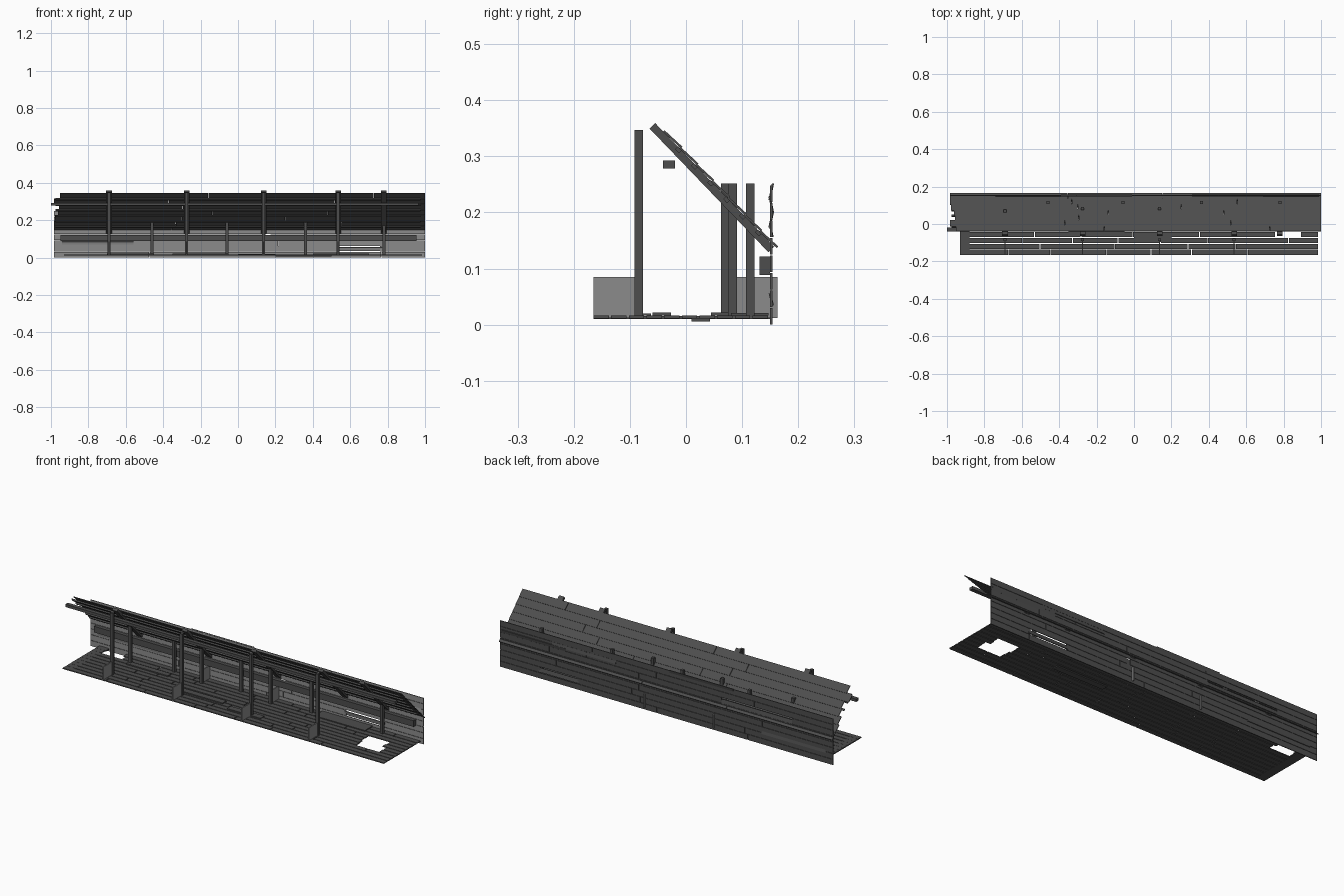
import bpy, bmesh, math, random
from mathutils import Matrix, Vector

if "Cube" in bpy.data.objects:
    bpy.data.objects.remove(bpy.data.objects["Cube"])

random.seed(4)


def material(name, v):
    m = bpy.data.materials.new(name)
    m.diffuse_color = (v, v, v, 1)
    m.use_nodes = True
    m.node_tree.nodes["Principled BSDF"].inputs["Base Color"].default_value = m.diffuse_color
    return m


DARK = material("dark_wood", 0.075)
LIGHT = material("light_wood", 0.26)


def build(name, boxes, mats=(DARK,), light_front=False):
    """One object from boxes given as (centre, size, tilt about x)."""
    bm = bmesh.new()
    for c, s, tilt in boxes:
        m = Matrix.Translation(c) @ Matrix.Rotation(tilt, 4, 'X') @ Matrix.Diagonal((*s, 1))
        bmesh.ops.create_cube(bm, size=1, matrix=m)
    bm.normal_update()
    if light_front:
        for f in bm.faces:
            f.material_index = 1 if f.normal.y < -0.8 else 0
    me = bpy.data.meshes.new(name)
    bm.to_mesh(me)
    bm.free()
    for m in mats:
        me.materials.append(m)
    ob = bpy.data.objects.new(name, me)
    bpy.context.collection.objects.link(ob)
    return ob


def span(x0, x1, y0, y1, z0, z1):
    return (((x0 + x1) / 2, (y0 + y1) / 2, (z0 + z1) / 2), (x1 - x0, y1 - y0, z1 - z0), 0)


def split(x0, x1, lo, hi, gap=0.003, holes=()):
    """Random board lengths along x, leaving out the holes."""
    runs, a = [], x0
    for h0, h1 in holes:
        runs.append((a, h0))
        a = h1
    runs.append((a, x1))
    out = []
    for a, b in runs:
        while b - a > hi:
            n = a + random.uniform(lo, hi)
            out.append((a, n - gap))
            a = n
        out.append((a, b))
    return out


# Floor: rows of boards with two broken openings
floor = []
rows, y0, y1 = 10, -0.165, 0.15
pitch = (y1 - y0) / rows
for i in range(rows):
    a, b = y0 + i * pitch, y0 + (i + 1) * pitch - 0.004
    holes = []
    if i >= 8:
        holes.append((-0.87 + random.uniform(-.015, .015), -0.76 + random.uniform(-.015, .015)))
    if 3 <= i <= 6:
        holes.append((0.74 + random.uniform(-.02, .02), 0.88 + random.uniform(-.02, .02)))
    for p, q in split(-0.93, 0.985, 0.2, 0.45, 0.004, holes):
        floor.append(span(p, q, a, b, 0.011, 0.016))
build("floor_boards", floor)
build("floor_end_panel", [span(-0.93, -0.88, -0.165, 0.15, 0.0105, 0.0155)])

# Loose boards lying on and under the floor
build("loose_floor_boards", [
    span(-0.35, -0.05, -0.06, -0.027, 0.016, 0.022),
    span(0.2, 0.5, 0.01, 0.043, 0.006, 0.011),
    span(-0.7, -0.45, 0.045, 0.075, 0.016, 0.022),
    span(0.4, 0.7, 0.08, 0.147, 0.016, 0.021),
    span(0.0, 0.2, -0.095, -0.062, 0.016, 0.020)])

# Back wall: thin long planks, with gaps where boards broke away
wall = []
rows, h = 8, 0.25 / 8
for i in range(rows):
    holes = {1: [(0.54, 0.76)], 5: [(-0.74, -0.32)], 3: [(0.15, 0.175)]}.get(i, [])
    for p, q in split(-0.985, 1.0, 0.4, 0.8, 0.002, holes):
        wall.append(span(p, q, 0.150, 0.154, i * h, (i + 1) * h - 0.0015))
build("back_wall_planks", wall, (DARK, LIGHT), True)

# Loose wall planks that hang at a tilt
loose = [((0.65, 0.152, 0.045), (0.24, 0.004, 0.022), 0.25),
         ((-0.53, 0.152, 0.167), (0.42, 0.004, 0.022), 0.2)]
for x, z, t in ((0.8, 0.188, -0.22), (0.5, 0.214, 0.2), (-0.2, 0.237, -0.2), (-0.75, 0.07, 0.2)):
    loose.append(((x, 0.152, z), (0.38, 0.004, 0.03), t))
build("loose_wall_planks", loose, (DARK, LIGHT), True)

# Long beams under the roof and along the wall
build("front_beam", [span(-1.0, 0.965, -0.041, -0.02, 0.278, 0.293)])
build("wall_beam", [span(-0.95, 0.955, 0.131, 0.150, 0.089, 0.122)])

# Front posts, and thin foot plates front and back
post_x = (-0.69, -0.275, 0.137, 0.535)
build("front_post", [span(x - .008, x + .008, -0.092, -0.077, 0.015, 0.347) for x in post_x])
plates = [span(x - .003, x + .003, -0.165, -0.085, 0.012, 0.085) for x in post_x]
plates += [span(x - .003, x + .003, 0.083, 0.163, 0.012, 0.085) for x in post_x[1:3]]
build("foot_plate", plates, (LIGHT,))

# Back posts that pass through the roof
back = [(-0.69, 0.07), (-0.275, 0.083), (0.137, 0.083)]
back += [(x, 0.1145) for x in (-0.46, -0.06, 0.36, 0.78)]
build("back_post", [span(x - .008, x + .008, y - .008, y + .008, 0.015, 0.252) for x, y in back])

# Sloping roof: rafters and overlapping planks
top, end = Vector((0, -0.06, 0.3545)), Vector((0, 0.152, 0.134))
slope = (end - top).normalized()
normal = Vector((0, -slope.z, slope.y))
length = (end - top).length
angle = math.atan2(slope.z, slope.y)


def on_roof(x, s, off):
    return Vector((x, 0, 0)) + top + slope * s + normal * off


rafters = [(on_roof(x, length / 2, 0), (0.03, length, 0.014), angle) for x in (*post_x, 0.78)]
build("rafter", rafters)

planks, n = [], 7
s0 = 0.022
step = (length + 0.004 - s0) / n
for i in range(n):
    left = -0.985 + (random.uniform(0, 0.035) if i < 5 else 0)
    for p, q in split(left, 1.0, 0.5, 0.9, 0.002):
        planks.append((on_roof((p + q) / 2, s0 + (i + .5) * step, 0.0095),
                       (q - p, step + 0.002, 0.004), angle + 0.06))
build("roof_planks", planks)

# Battens under the roof planks, between the rafters
build("roof_batten", [(on_roof(0.0, s0 + i * step, 0.004), (1.95, 0.010, 0.007), angle)
                      for i in range(1, n)])
